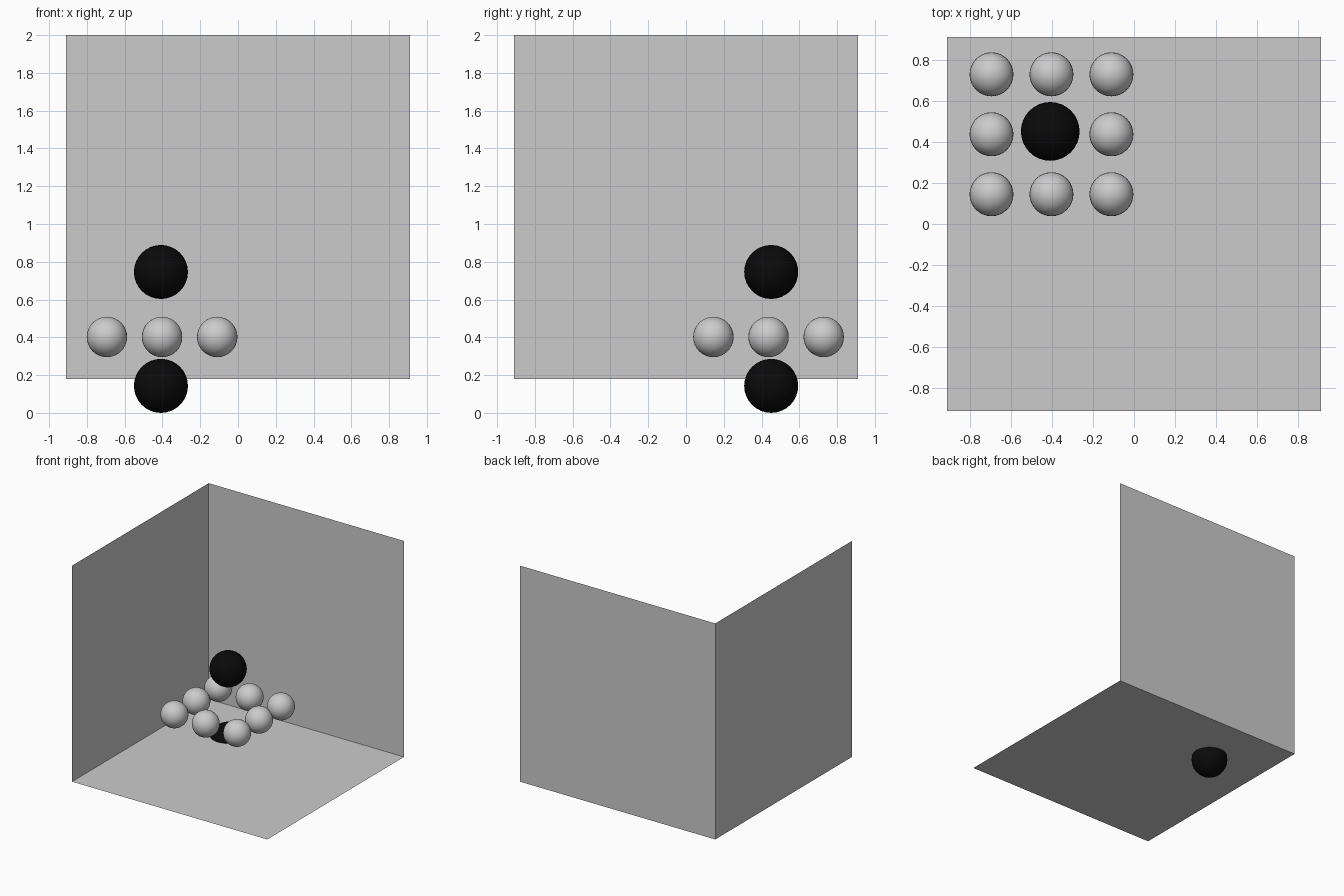
import bpy
from math import pi

if "Cube" in bpy.data.objects:
    bpy.data.objects.remove(bpy.data.objects["Cube"])

HALF = 0.91      # half the width of the room
BASE = 0.18      # floor height
MID = BASE + HALF

black = bpy.data.materials.new("black")
black.diffuse_color = (0.003, 0.003, 0.003, 1)
black.use_nodes = True
black.node_tree.nodes["Principled BSDF"].inputs["Base Color"].default_value = black.diffuse_color


def panel(name, loc, rot=(0, 0, 0)):
    bpy.ops.mesh.primitive_plane_add(size=2 * HALF, location=loc, rotation=rot)
    bpy.context.object.name = name


def ball(name, radius, loc, mat=None):
    bpy.ops.mesh.primitive_uv_sphere_add(segments=32, ring_count=16, radius=radius, location=loc)
    ob = bpy.context.object
    ob.name = name
    bpy.ops.object.shade_smooth()
    if mat:
        ob.data.materials.append(mat)


# open room corner: floor and two walls
panel("floor", (0, 0, BASE))
panel("back_wall", (0, HALF, MID), (pi / 2, 0, 0))
panel("left_wall", (-HALF, 0, MID), (0, pi / 2, 0))

# square ring of eight small balls with an empty centre
STEP = 0.292
for i in (-1, 0, 1):
    for j in (-1, 0, 1):
        if i or j:
            ball("ring_ball", 0.107, (-0.402 + i * STEP, 0.437 + j * STEP, 0.402))

# large black balls above and below the ring
for name, z in (("upper_black_ball", 0.746), ("lower_black_ball", 0.143)):
    ball(name, 0.143, (-0.408, 0.451, z), black)
